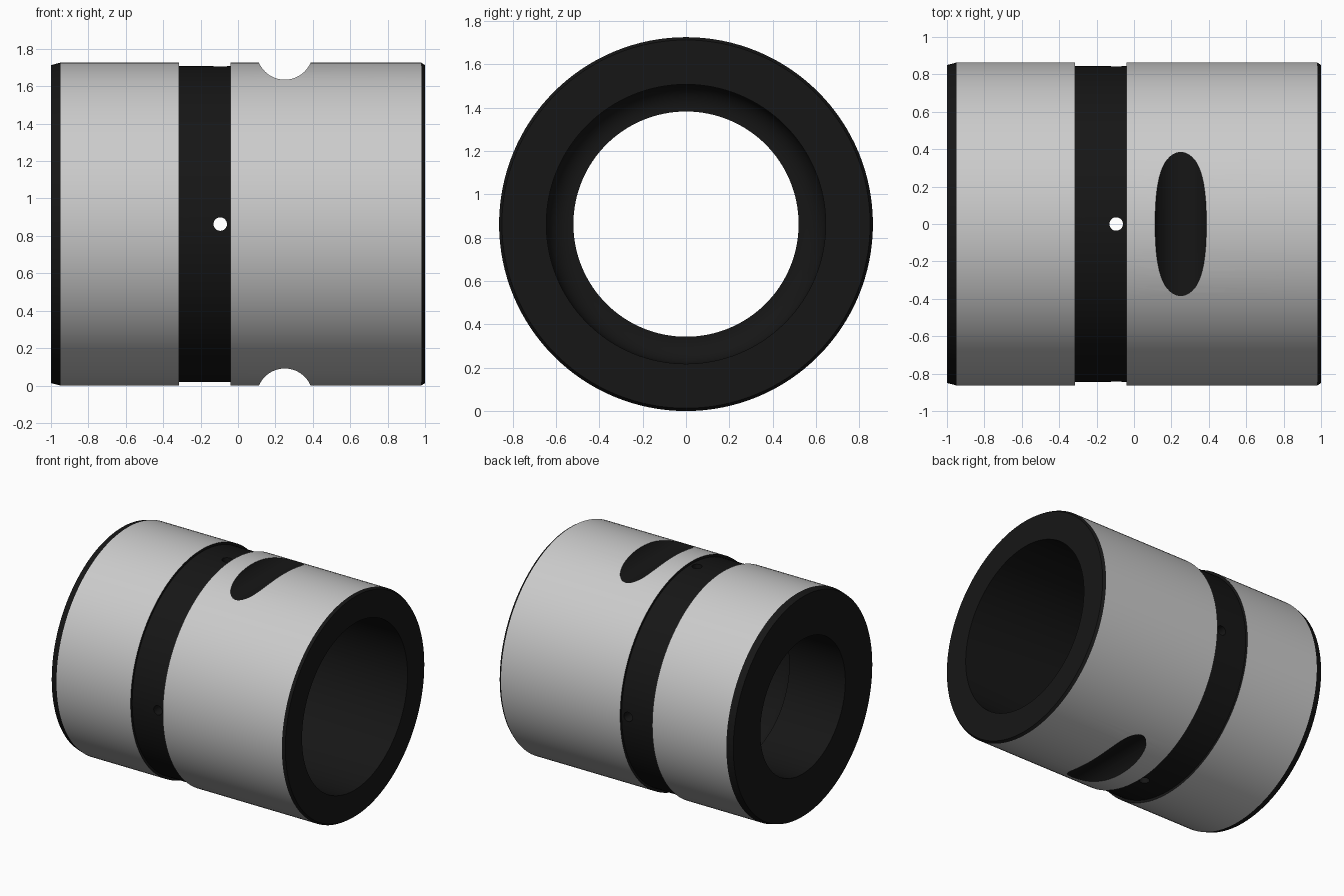
import bpy, bmesh, math
from mathutils import Vector, Matrix

if "Cube" in bpy.data.objects:
    bpy.data.objects.remove(bpy.data.objects["Cube"])

R = 0.863          # outer radius, also the axis height
BORE = 0.52        # narrow bore at the left
SOCKET = 0.645     # wide socket open to the right

black = bpy.data.materials.new("black_finish")
black.diffuse_color = (0.008, 0.008, 0.008, 1)
black.use_nodes = True
black.node_tree.nodes["Principled BSDF"].inputs["Base Color"].default_value = black.diffuse_color


def lathe(name, profile, segments):
    """Spin a closed (x, radius) profile around the x axis."""
    bm = bmesh.new()
    rings = []
    for i in range(segments):
        a = 2 * math.pi * i / segments
        rings.append([bm.verts.new((x, r * math.sin(a), R + r * math.cos(a)))
                      for x, r in profile])
    n = len(profile)
    for i in range(segments):
        p, q = rings[i], rings[(i + 1) % segments]
        for j in range(n):
            k = (j + 1) % n
            bm.faces.new((p[j], p[k], q[k], q[j]))
    bmesh.ops.recalc_face_normals(bm, faces=bm.faces)
    mesh = bpy.data.meshes.new(name)
    bm.to_mesh(mesh)
    bm.free()
    obj = bpy.data.objects.new(name, mesh)
    bpy.context.collection.objects.link(obj)
    return obj


def cut_cylinder(target, radius, location, axis, segments):
    """Subtract a long cylinder along y or z."""
    rot = (math.pi / 2, 0, 0) if axis == "y" else (0, 0, 0)
    bpy.ops.mesh.primitive_cylinder_add(vertices=segments, radius=radius, depth=2.4,
                                        location=location, rotation=rot)
    cutter = bpy.context.object
    cutter.hide_render = True
    mod = target.modifiers.new("cut", "BOOLEAN")
    mod.operation = "DIFFERENCE"
    mod.solver = "EXACT"
    mod.object = cutter
    bpy.context.view_layer.objects.active = target
    bpy.ops.object.modifier_apply(modifier=mod.name)
    bpy.data.objects.remove(cutter, do_unlink=True)


# Rounded corner between the socket wall and the inner shoulder
f = 0.11
fillet = [(-0.52 + f - f * math.sin(t), SOCKET - f + f * math.cos(t))
          for t in [math.pi / 2 * i / 10 for i in range(11)]]

# Sleeve body: chamfered ends, shallow band groove, stepped bore
profile = [(-1, BORE), (-1, 0.85), (-0.95, R), (-0.315, R), (-0.315, 0.844),
           (-0.04, 0.844), (-0.04, R), (0.98, R), (1, 0.85), (1, SOCKET)]
profile += fillet + [(-0.52, BORE)]
sleeve = lathe("sleeve_body", profile, 128)

# Scooped notches at the top and bottom
for z in (R + 0.922, R - 0.922):
    cut_cylinder(sleeve, 0.15, (0.25, 0, z), "y", 64)

# Four drilled holes in the groove
for axis in ("y", "z"):
    cut_cylinder(sleeve, 0.036, (-0.095, 0, R), axis, 48)

# Grey outer skin, black everywhere else
mesh = sleeve.data
mesh.materials.clear()
mesh.materials.append(None)
mesh.materials.append(black)
for poly in mesh.polygons:
    c = poly.center
    outer = math.hypot(c.y, c.z - R) > 0.86 and abs(poly.normal.x) < 0.01
    poly.material_index = 0 if outer else 1

bpy.ops.object.select_all(action="DESELECT")
sleeve.select_set(True)
bpy.context.view_layer.objects.active = sleeve
bpy.ops.object.shade_smooth_by_angle(angle=math.radians(12))
